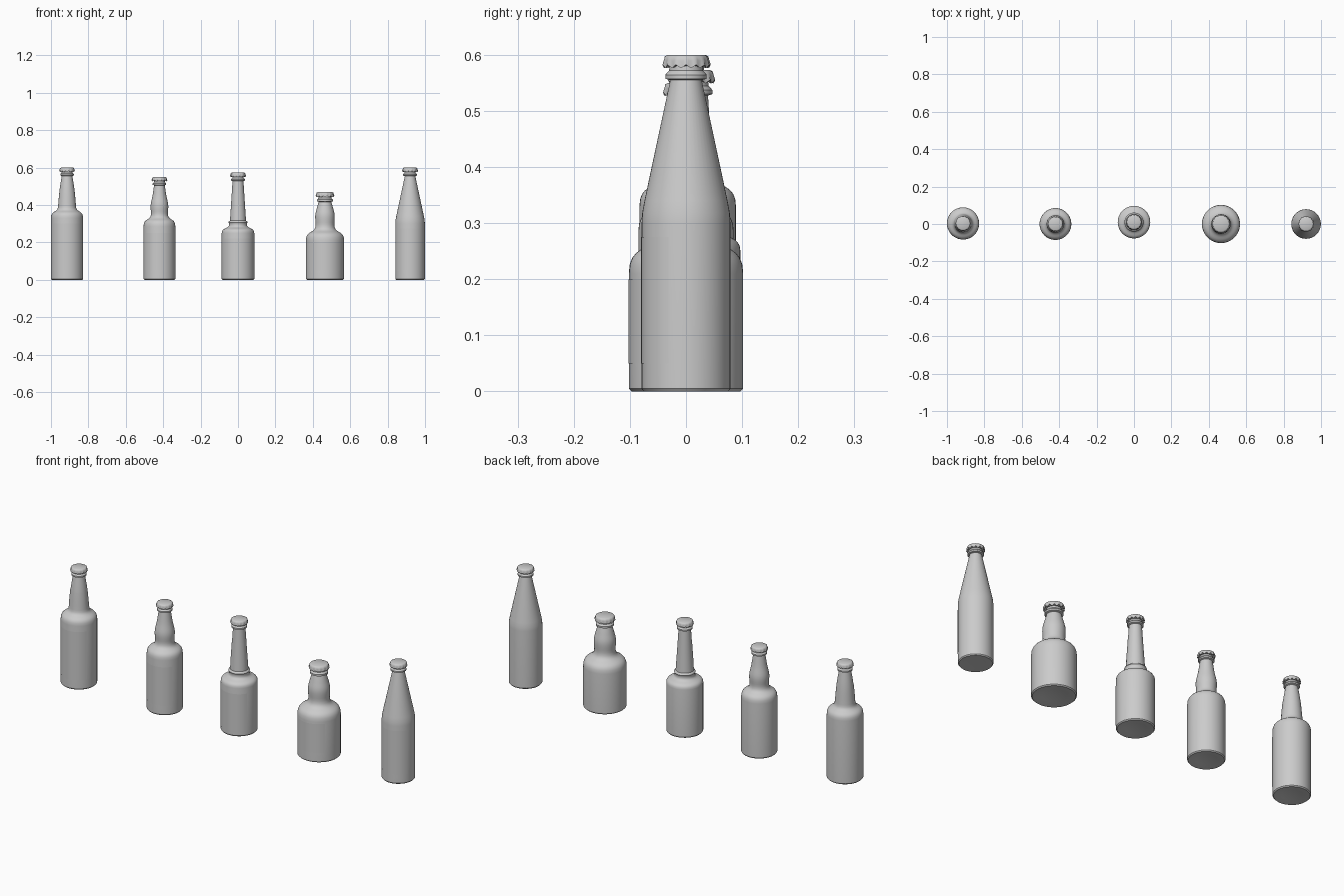
import bpy, bmesh
from math import sin, cos, pi, radians
from mathutils import Vector
from mathutils.geometry import interpolate_bezier

if "Cube" in bpy.data.objects:
    bpy.data.objects.remove(bpy.data.objects["Cube"])

SEG = 48


def finish(bm, name, x, y, angle=35):
    me = bpy.data.meshes.new(name)
    bm.to_mesh(me)
    bm.free()
    ob = bpy.data.objects.new(name, me)
    bpy.context.collection.objects.link(ob)
    ob.location = (x, y, 0)
    bpy.ops.object.select_all(action='DESELECT')
    ob.select_set(True)
    bpy.context.view_layer.objects.active = ob
    bpy.ops.object.shade_smooth_by_angle(angle=radians(angle))
    return ob


def smooth_path(pts, steps=5):
    # Rounded curve through a few (radius, height) points
    p = [Vector((r, 0, z)) for r, z in pts]
    p = [p[0] * 2 - p[1]] + p + [p[-1] * 2 - p[-2]]
    out = []
    for a, b, c, d in zip(p, p[1:], p[2:], p[3:]):
        out += interpolate_bezier(b, b + (c - a) / 6, c - (d - b) / 6, c, steps)[:-1]
    return [(v.x, v.z) for v in out] + [pts[-1]]


def shoulder(r0, z0, r1, z1):
    # S-curve from the body wall into the neck
    d = z1 - z0
    pts = interpolate_bezier(Vector((r0, 0, z0)), Vector((r0, 0, z0 + d * .7)),
                             Vector((r1, 0, z1 - d * .6)), Vector((r1, 0, z1)), 10)
    return [(v.x, v.z) for v in pts]


def lathe(name, profile, x, y):
    bm = bmesh.new()
    vs = [bm.verts.new((r, 0, z)) for r, z in profile]
    es = [bm.edges.new(p) for p in zip(vs, vs[1:])]
    bmesh.ops.spin(bm, geom=vs + es, cent=(0, 0, 0), axis=(0, 0, 1),
                   angle=2 * pi, steps=SEG, use_merge=True)
    bmesh.ops.remove_doubles(bm, verts=bm.verts, dist=1e-5)
    bmesh.ops.recalc_face_normals(bm, faces=bm.faces)
    return finish(bm, name, x, y)


def grid_rows(bm, rows, closed):
    for a, b in zip(rows, rows[1:]):
        for i in range(len(a) if closed else len(a) - 1):
            j = (i + 1) % len(a)
            bm.faces.new((a[i], a[j], b[j], b[i]))


def crown_cap(name, x, y, r, top, h, teeth=14):
    # Flat disc with a skirt whose rim waves in and out
    n = teeth * 4
    bm = bmesh.new()
    rows = []
    for k, dz, w in ((.76, 0, 0), (.88, -.12, 0), (.92, -.4, .3), (.95, -.85, 1), (.7, -.8, 0)):
        row = []
        for i in range(n):
            a = 2 * pi * i / n
            s = cos(teeth * a) * w
            rr = r * (k + .05 * s)
            row.append(bm.verts.new((rr * cos(a), rr * sin(a), top + h * (dz + .13 * s))))
        rows.append(row)
    grid_rows(bm, rows, True)
    bm.faces.new(rows[0])
    bm.faces.new(rows[-1])
    bmesh.ops.recalc_face_normals(bm, faces=bm.faces)
    finish(bm, name, x, y, 50)


def label(name, profile, x, y, z0, z1, half):
    # Thin sheet wrapped on the front of the glass
    def radius(z):
        for (ra, za), (rb, zb) in zip(profile, profile[1:]):
            if za <= z <= zb and zb > za:
                return ra + (rb - ra) * (z - za) / (zb - za)
    bm = bmesh.new()
    n = 24
    rows = []
    for z in [z0] + [z for _, z in profile if z0 < z < z1] + [z1]:
        r = radius(z) + .0008
        angs = [radians(-90 - half + 2 * half * i / n) for i in range(n + 1)]
        rows.append([bm.verts.new((r * cos(a), r * sin(a), z)) for a in angs])
    grid_rows(bm, rows, False)
    finish(bm, name, x, y)


def bottle(name, x, y, r, body, neck, cap_r, top, body_label, neck_label=None,
           rounded=True, collar=None, punt=.008):
    h = cap_r * .57
    lip = top - h * 1.75
    profile = [(0, punt), (r * .55, punt * .7), (r * .85, 0), (r * .95, 0), (r, .005)]
    # Shoulder and neck
    if rounded:
        profile += shoulder(r, body, *neck[0])[:-1]
    else:
        profile += [(r, body)]
    if collar:
        cr, cz = collar
        profile += [(cr * .95, cz - .004), (cr, cz), (cr * .96, cz + .005)]
    start = [n for n in neck if not collar or n[1] > collar[1]]
    profile += smooth_path(start + [(cap_r * .68, lip - .003)]) if rounded else neck
    # Lip ring below the cap
    ring = cap_r * .86
    profile += [(ring, lip), (ring, lip + h * .3), (cap_r * .7, lip + h * .6),
                (cap_r * .66, top - h * .4), (0, top - h * .4)]
    lathe(name + "_bottle", profile, x, y)
    crown_cap(name + "_cap", x, y, cap_r, top, h)
    label(name + "_body_label", profile, x, y, *body_label)
    if neck_label:
        label(name + "_neck_label", profile, x, y, *neck_label)


bottle("longneck", -.914, .003, .086, .33, [(.048, .395), (.04, .48)], .042, .6,
       (.05, .3, 60), (.41, .48, 70))
bottle("bulge_neck", -.42, 0, .085, .285, [(.045, .355), (.047, .4), (.037, .45)], .042, .55,
       (.05, .25, 60))
bottle("collared", 0, .01, .087, .25, [(.047, .298), (.043, .316), (.036, .42)], .043, .573,
       (.02, .22, 60), (.35, .46, 70), collar=(.051, .307))
bottle("stubby", .465, 0, .102, .21, [(.05, .295), (.052, .345), (.043, .385)], .05, .47,
       (.05, .2, 50), punt=.01)
bottle("conical", .92, 0, .079, .3, [(.078, .318), (.074, .34), (.028, .555)], .043, .6,
       (.05, .275, 67), rounded=False, punt=.001)
